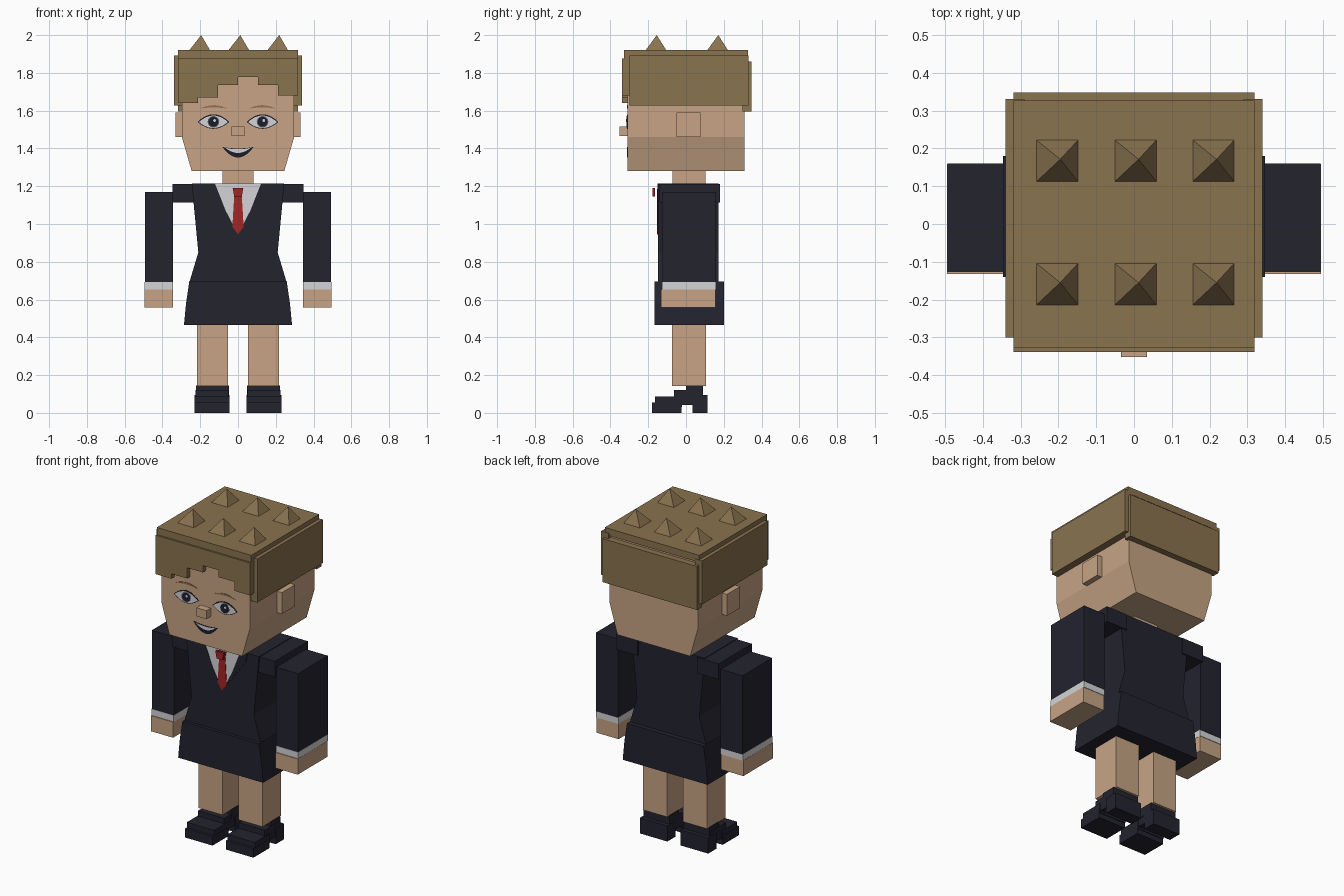
import bpy
import bmesh
from math import cos, sin, tau

cube = bpy.data.objects.get("Cube")
if cube:
    bpy.data.objects.remove(cube, do_unlink=True)


def material(name, *rgb):
    # 8-bit screen colour to linear
    lin = [((c / 255 + 0.055) / 1.055) ** 2.4 for c in rgb] + [1]
    m = bpy.data.materials.new(name)
    m.use_nodes = True
    m.diffuse_color = lin
    m.node_tree.nodes["Principled BSDF"].inputs["Base Color"].default_value = lin
    return m


SKIN = material("skin", 199, 164, 133)
HAIR = material("hair_brown", 138, 115, 80)
NAVY = material("navy_cloth", 35, 35, 47)
WHITE = material("white", 212, 212, 214)
RED = material("tie_red", 165, 35, 38)
DARK = material("near_black", 28, 28, 40)
BROW = material("brow_brown", 150, 113, 78)
GREY = material("iris_grey", 95, 95, 105)


def finish(name, bm, mat):
    bmesh.ops.recalc_face_normals(bm, faces=bm.faces)
    mesh = bpy.data.meshes.new(name)
    bm.to_mesh(mesh)
    bm.free()
    mesh.materials.append(mat)
    obj = bpy.data.objects.new(name, mesh)
    bpy.context.collection.objects.link(obj)
    return obj


def prism(name, outline, y0, y1, mat):
    """Extrude an x-z outline from y0 to y1."""
    bm = bmesh.new()
    face = bm.faces.new([bm.verts.new((x, y0, z)) for x, z in outline])
    new = bmesh.ops.extrude_face_region(bm, geom=[face])["geom"]
    verts = [v for v in new if isinstance(v, bmesh.types.BMVert)]
    bmesh.ops.translate(bm, vec=(0, y1 - y0, 0), verts=verts)
    return finish(name, bm, mat)


def box(name, x0, x1, y0, y1, z0, z1, mat):
    x0, x1 = sorted((x0, x1))
    return prism(name, [(x0, z0), (x1, z0), (x1, z1), (x0, z1)], y0, y1, mat)


def mirrored(half):
    """Close a right-hand outline (bottom to top) with its mirror image."""
    return half + [(-x, z) for x, z in reversed(half) if x]


def face_plate(name, outline, layer, mat):
    prism(name, outline, -0.309, -0.312 - 0.0012 * layer, mat)


def band(cx, cz, half, low, high, n=12):
    """Outline between two parabolic arcs sharing their end points."""
    ts = [-1 + 2 * i / n for i in range(n + 1)]
    lower = [(cx + half * t, cz + low * (1 - t * t)) for t in ts]
    upper = [(cx + half * t, cz + high * (1 - t * t)) for t in ts[-2:0:-1]]
    return lower + upper


def disc(cx, cz, r, n=16):
    return [(cx + r * cos(tau * i / n), cz + r * sin(tau * i / n)) for i in range(n)]


SIDES = (("left", 1), ("right", -1))

# Head and neck
prism("head", mirrored([(0.245, 1.28), (0.297, 1.46), (0.297, 1.9)]), -0.31, 0.31, SKIN)
box("neck", -0.083, 0.083, -0.072, 0.103, 1.19, 1.29, SKIN)
box("nose", -0.034, 0.034, -0.352, -0.30, 1.465, 1.517, SKIN)

# Hair: cap, back, sides and stepped fringe
box("hair_cap", -0.318, 0.318, -0.327, 0.327, 1.877, 1.92, HAIR)
box("hair_back", -0.318, 0.318, 0.30, 0.348, 1.595, 1.86, HAIR)
fringe = [(0.318, 1.877), (-0.318, 1.877)]
for i, z in enumerate((1.64, 1.67, 1.735, 1.777, 1.735, 1.68)):
    fringe += [(-0.318 + 0.106 * i, z), (-0.318 + 0.106 * (i + 1), z)]
prism("hair_fringe", fringe, -0.30, -0.338, HAIR)

# Hair spikes in two rows
for y in (-0.159, 0.167):
    for x in (-0.203, 0.004, 0.21):
        bm = bmesh.new()
        base = [bm.verts.new((x + dx, y + dy, 1.918)) for dx, dy in
                ((-0.056, -0.056), (0.056, -0.056), (0.056, 0.056), (-0.056, 0.056))]
        tip = bm.verts.new((x + 0.008, y + 0.004, 2))
        bm.faces.new(base)
        for a, b in zip(base, base[1:] + base[:1]):
            bm.faces.new((a, b, tip))
        finish("hair_spike", bm, HAIR)

# Mouth
face_plate("lips", band(0, 1.408, 0.083, -0.056, -0.008), 0, DARK)
face_plate("teeth", band(0, 1.404, 0.068, -0.028, -0.008), 1, WHITE)

# Jacket body and skirt
prism("jacket", mirrored([(0.258, 0.69), (0.21, 0.85), (0.245, 1.215)]), -0.148, 0.172, NAVY)
prism("skirt", mirrored([(0.286, 0.466), (0.275, 0.58), (0.258, 0.695)]), -0.167, 0.2, NAVY)

# Shirt, tie and lapels
prism("shirt", mirrored([(0, 0.945), (0.065, 1.07), (0.122, 1.214)]), -0.146, -0.15, WHITE)
prism("tie", mirrored([(0, 0.945), (0.03, 0.985), (0.02, 1.15), (0.027, 1.185)]),
      -0.146, -0.153, RED)
prism("tie_knot", mirrored([(0.02, 1.145), (0.028, 1.19)]), -0.165, -0.178, RED)

for side, s in SIDES:
    # Eyes and brows
    ex = s * 0.13
    face_plate(side + "_eye_outline", band(ex, 1.54, 0.084, -0.036, 0.041), 0, DARK)
    face_plate(side + "_eye_white", band(ex, 1.54, 0.077, -0.032, 0.034), 1, WHITE)
    face_plate(side + "_iris", disc(ex, 1.541, 0.031), 2, GREY)
    face_plate(side + "_pupil", disc(ex, 1.541, 0.026), 3, DARK)
    face_plate(side + "_eye_glint", disc(ex + 0.006, 1.548, 0.008, 8), 4, WHITE)
    face_plate(side + "_brow", band(s * 0.128, 1.611, 0.072, 0.006, 0.018), 0, BROW)

    # Ears and side hair
    box(side + "_ear", s * 0.28, s * 0.33, -0.05, 0.078, 1.46, 1.59, SKIN)
    box(side + "_hair_side", s * 0.29, s * 0.34, -0.30, 0.33, 1.628, 1.893, HAIR)

    # Lapel beside the shirt
    lapel = [(0, 0.945), (0.065, 1.07), (0.122, 1.214), (0.17, 1.214),
             (0.155, 1.155), (0.105, 1.09)]
    prism(side + "_lapel", [(s * x, z) for x, z in lapel], -0.146, -0.152, NAVY)

    # Shoulder, arm, cuff and hand
    box(side + "_shoulder", s * 0.2, s * 0.346, -0.14, 0.18, 1.115, 1.211, NAVY)
    box(side + "_sleeve", s * 0.345, s * 0.493, -0.125, 0.16, 0.69, 1.17, NAVY)
    box(side + "_cuff", s * 0.344, s * 0.494, -0.127, 0.158, 0.652, 0.692, WHITE)
    box(side + "_hand", s * 0.345, s * 0.495, -0.132, 0.155, 0.558, 0.653, SKIN)

    # Leg
    box(side + "_leg", s * 0.053, s * 0.216, -0.073, 0.105, 0.143, 0.48, SKIN)

    # Stepped shoe with a raised arch and a heel
    for part, x0, x1, *extent in (
            ("sole", 0.045, 0.23, -0.18, -0.025, 0, 0.055),
            ("toe", 0.046, 0.229, -0.165, -0.02, 0.03, 0.087),
            ("vamp", 0.049, 0.224, -0.063, 0.085, 0.042, 0.12),
            ("ankle", 0.047, 0.222, 0.0, 0.09, 0.09, 0.146),
            ("heel", 0.045, 0.23, 0.035, 0.115, 0, 0.095)):
        box(f"{side}_shoe_{part}", s * x0, s * x1, *extent, NAVY)
